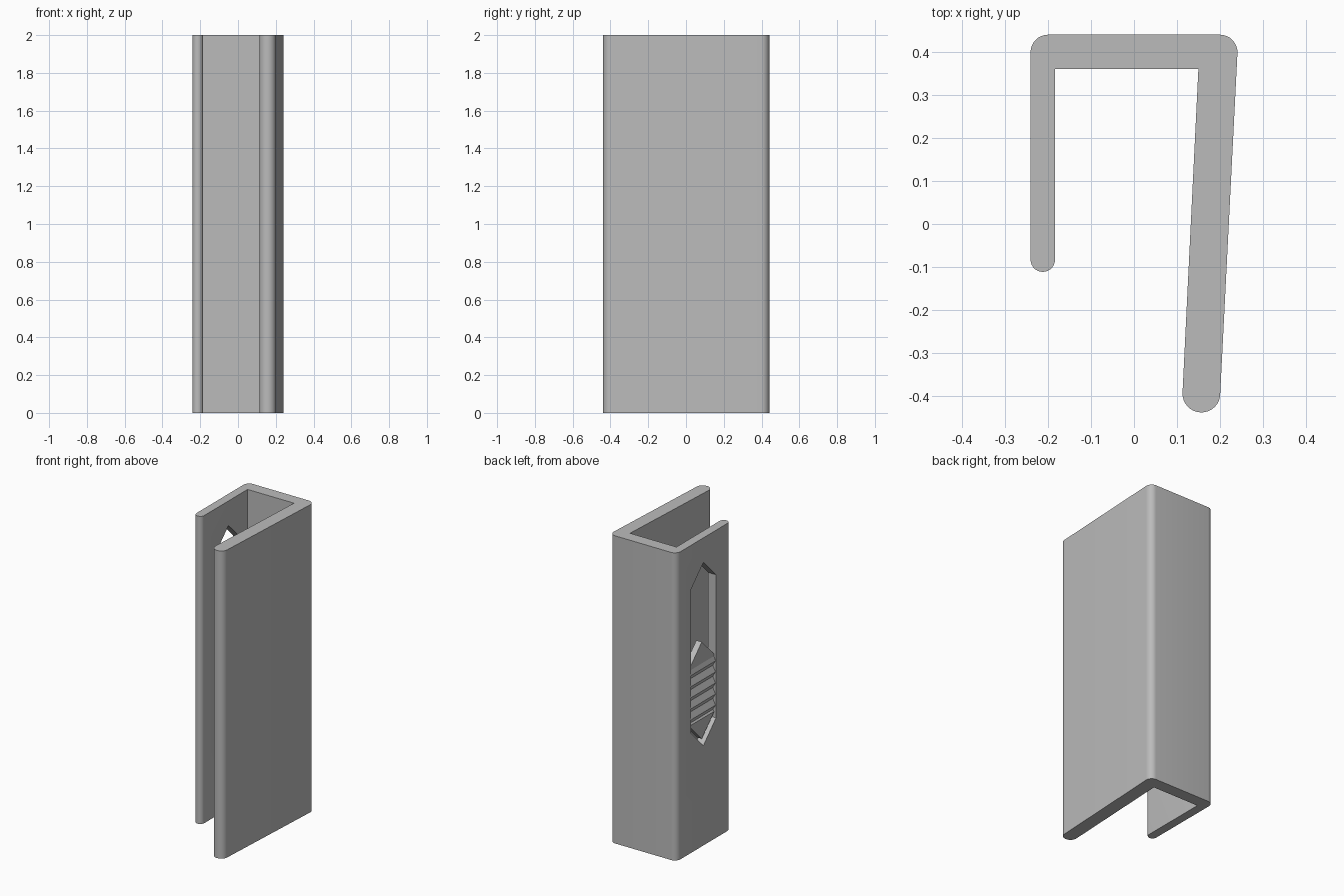
import bpy
import bmesh
from math import cos, sin, radians
from mathutils import Vector

if "Cube" in bpy.data.objects:
    bpy.data.objects.remove(bpy.data.objects["Cube"], do_unlink=True)

grey = bpy.data.materials.new("grey plastic")
grey.use_nodes = True
grey.diffuse_color = (0.5, 0.5, 0.5, 1)
grey.node_tree.nodes["Principled BSDF"].inputs["Base Color"].default_value = (0.5, 0.5, 0.5, 1)


def prism(name, points, offset):
    """Extrude a closed outline of 3D points along an offset."""
    bm = bmesh.new()
    face = bm.faces.new([bm.verts.new(p) for p in points])
    new = bmesh.ops.extrude_face_region(bm, geom=[face])["geom"]
    bmesh.ops.translate(bm, vec=Vector(offset),
                        verts=[v for v in new if isinstance(v, bmesh.types.BMVert)])
    bmesh.ops.recalc_face_normals(bm, faces=bm.faces)
    mesh = bpy.data.meshes.new(name)
    bm.to_mesh(mesh)
    bm.free()
    mesh.materials.append(grey)
    obj = bpy.data.objects.new(name, mesh)
    bpy.context.collection.objects.link(obj)
    return obj


def arc(cx, cy, r, start, end, steps):
    angles = [radians(start + (end - start) * i / steps) for i in range(steps + 1)]
    return [(cx + r * cos(a), cy + r * sin(a), 0) for a in angles]


def pointed_slot(name, half, low, high):
    """Upright prism across the short wall, pointed at both ends."""
    mid = 0.165
    outline = [(mid, low), (mid + half, low + half), (mid + half, high - half),
               (mid, high), (mid - half, high - half), (mid - half, low + half)]
    obj = prism(name, [(-0.3, y, z) for y, z in outline], (0.2, 0, 0))
    obj.hide_render = True
    return obj


def combine(obj, cutter, operation):
    mod = obj.modifiers.new("shape", 'BOOLEAN')
    mod.object = cutter
    mod.operation = operation
    mod.solver = 'EXACT'
    bpy.context.view_layer.objects.active = obj
    bpy.ops.object.modifier_apply(modifier=mod.name)
    bpy.data.objects.remove(cutter, do_unlink=True)


def smooth(obj, angle):
    bpy.ops.object.select_all(action='DESELECT')
    obj.select_set(True)
    bpy.context.view_layer.objects.active = obj
    bpy.ops.object.shade_smooth_by_angle(angle=radians(angle))


# Hooked channel: short wall, back, and slightly slanted long wall
profile = (arc(-0.2, 0.4, 0.041, 90, 180, 8)
           + arc(-0.2125, -0.083, 0.0285, 180, 360, 14)
           + [(-0.184, 0.361, 0), (0.15, 0.361, 0)]
           + arc(0.157, -0.395, 0.044, 177, 363, 16)
           + arc(0.2, 0.4, 0.041, -3, 90, 8))
channel = prism("channel", profile, (0, 0, 2))
combine(channel, pointed_slot("slot_cutter", 0.13, 0.65, 1.84), 'DIFFERENCE')
smooth(channel, 30)

# Slide button with horizontal grip ridges on its outer face
back, front, groove, crest = -0.19, -0.229, -0.22, -0.239
ridges, bottom, pitch = 5, 0.82, 0.072
side = [(back, 0.6), (front, 0.6), (front, bottom)]
for i in range(ridges):
    z = bottom + i * pitch
    side += [(groove, z + 0.01), (crest, z + pitch * 0.6)]
side += [(front, bottom + ridges * pitch), (front, 1.4), (back, 1.4)]
button = prism("slide_button", [(x, 0, z) for x, z in side], (0, 0.33, 0))
combine(button, pointed_slot("button_cutter", 0.126, 0.69, 1.32), 'INTERSECT')
